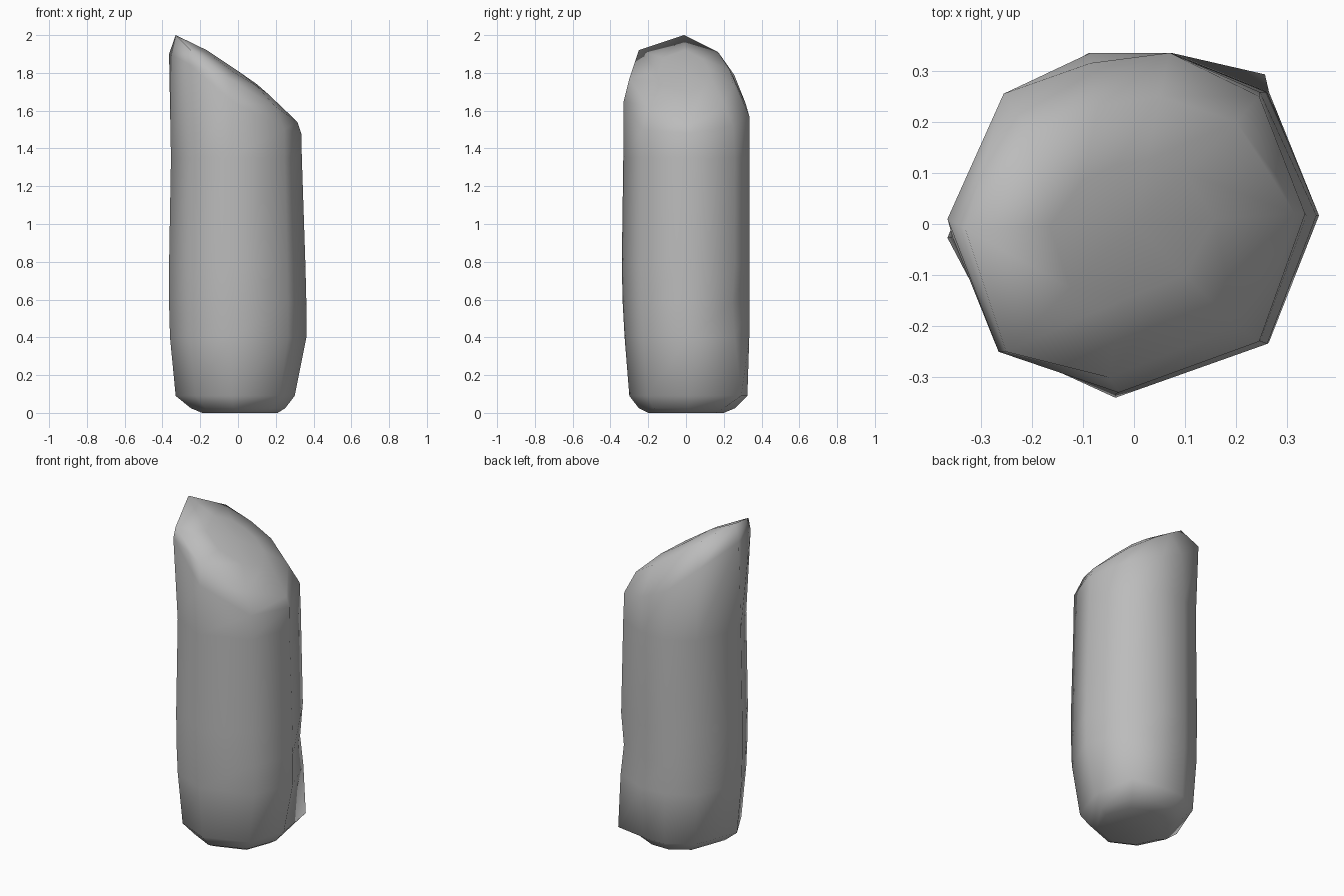
import bpy
import bmesh
from mathutils import Vector

cube = bpy.data.objects.get("Cube")
if cube:
    bpy.data.objects.remove(cube, do_unlink=True)

# Stone colour
stone = bpy.data.materials.new("grey stone")
stone.use_nodes = True
grey = (0.5, 0.5, 0.5, 1)
stone.diffuse_color = grey
stone.node_tree.nodes["Principled BSDF"].inputs["Base Color"].default_value = grey

# Rough nine-sided cross-section in unit size
outline = [(1, .05), (.73, .77), (.2, 1), (-.24, 1), (-.69, .73),
           (-1, -.08), (-.69, -.71), (-.1, -1), (.73, -.69)]

# Shaft levels: height, then reach to -x, +x, -y, +y
levels = [(0, .19, .21, .2, .2),
          (.025, .25, .25, .25, .26),
          (.09, .33, .3, .3, .325),
          (.4, .36, .362, .325, .335),
          (.58, .365, .362, .335, .335),
          (.78, .365, .357, .34, .335),
          (1.35, .355, .338, .332, .335)]

# Shoulder under the slanted top, and the crest above it
shoulder = [(.335, .02, 1.48), (.245, .25, 1.52), (.07, .335, 1.57),
            (-.085, .315, 1.64), (-.255, .255, 1.79), (-.365, .01, 1.9),
            (-.265, -.25, 1.85), (-.03, -.33, 1.65), (.245, -.23, 1.5)]
crest = [(.315, .02, 1.54), (.2, .2, 1.64), (.05, .25, 1.74),
         (-.07, .23, 1.82), (-.2, .17, 1.91), (-.33, -.01, 2),
         (-.25, -.25, 1.92), (-.05, -.3, 1.77), (.2, -.2, 1.62)]
middle = Vector((0, 0, 1.81))


def place(point, reach):
    left, right, front, back = reach
    x, y = point
    return x * (right if x > 0 else left), y * (back if y > 0 else front)


bm = bmesh.new()
rings = []
for z, *reach in levels:
    rings.append([bm.verts.new((*place(p, reach), z)) for p in outline])

# Back corner: heavy square foot, with a worn dent above it
for ring, scale in ((2, 1.17), (4, .95)):
    co = rings[ring][1].co
    co.x *= scale
    co.y *= scale

# Slanted top, gently domed
rings.append([bm.verts.new(p) for p in shoulder])
rings.append([bm.verts.new(p) for p in crest])
dome = [Vector(p).lerp(middle, .5) + Vector((0, 0, .015)) for p in crest]
rings.append([bm.verts.new(p) for p in dome])

# Skin the sides, then close the base and the top
for low, high in zip(rings, rings[1:]):
    for i in range(len(low)):
        j = (i + 1) % len(low)
        bm.faces.new((low[i], low[j], high[j], high[i]))
bm.faces.new(rings[0][::-1])
centre = bm.verts.new(middle)
for i, v in enumerate(rings[-1]):
    bm.faces.new((v, rings[-1][(i + 1) % len(crest)], centre))

for face in bm.faces:
    face.smooth = True
bmesh.ops.recalc_face_normals(bm, faces=bm.faces)
mesh = bpy.data.meshes.new("stone_pillar")
bm.to_mesh(mesh)
bm.free()
mesh.materials.append(stone)
pillar = bpy.data.objects.new("stone_pillar", mesh)
bpy.context.collection.objects.link(pillar)
